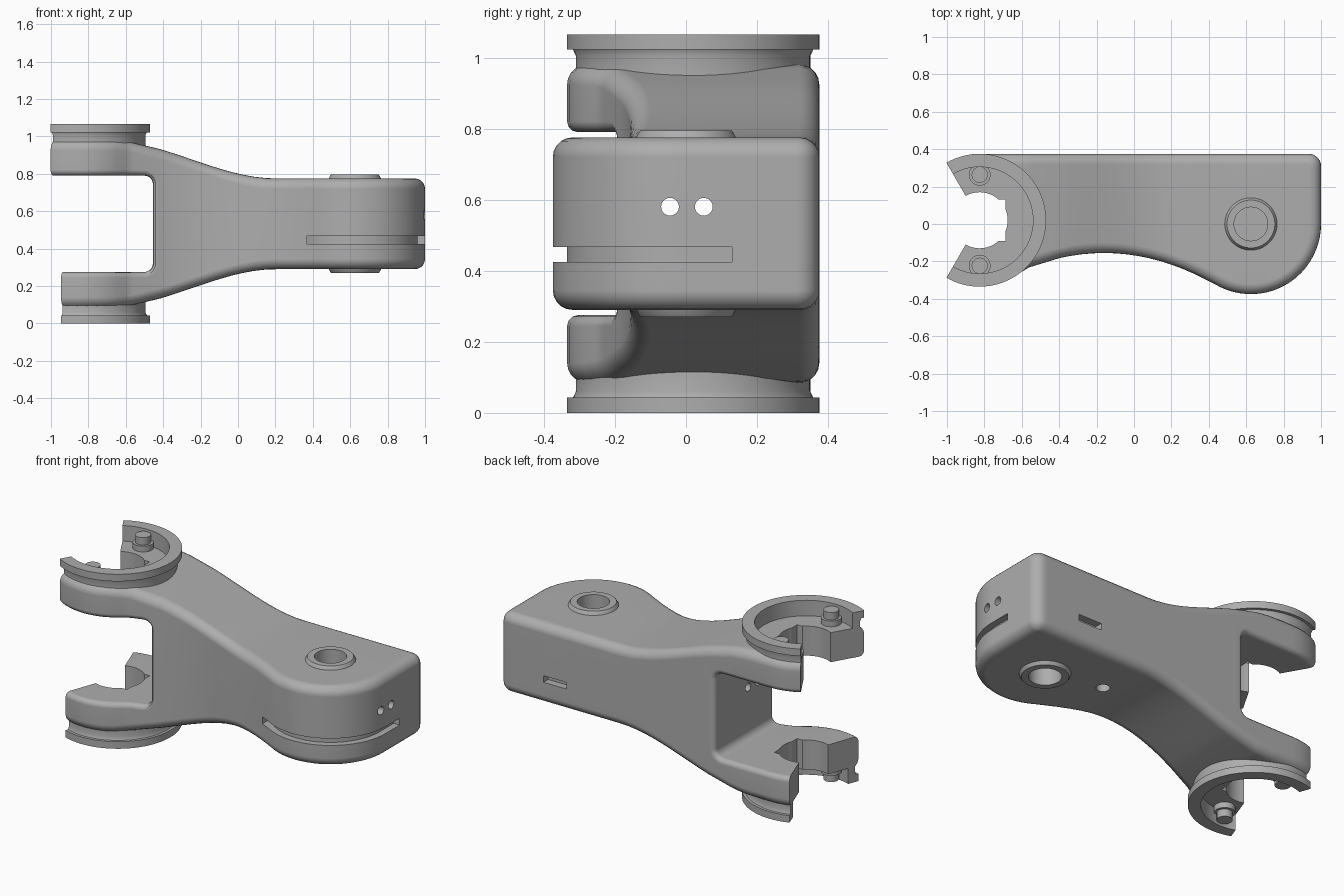
import bpy, bmesh
from math import sin, cos, pi, radians, sqrt
from mathutils import Vector

if "Cube" in bpy.data.objects:
    bpy.data.objects.remove(bpy.data.objects["Cube"], do_unlink=True)

H = 1.065                       # full height, mirrored about its middle
CX, CY, CR = -0.825, 0.02, 0.355   # clamp centre and radius
PX, PR = 0.625, 0.375           # pivot centre and radius

grey = bpy.data.materials.new("plain grey")
grey.use_nodes = True
colour = (0.42, 0.42, 0.42, 1)
grey.diffuse_color = colour
for node in grey.node_tree.nodes:
    if node.type == "BSDF_PRINCIPLED":
        node.inputs["Base Color"].default_value = colour
        node.inputs["Roughness"].default_value = 0.6


def finish(name, bm):
    bmesh.ops.recalc_face_normals(bm, faces=bm.faces)
    mesh = bpy.data.meshes.new(name)
    bm.to_mesh(mesh)
    bm.free()
    mesh.materials.append(grey)
    obj = bpy.data.objects.new(name, mesh)
    bpy.context.scene.collection.objects.link(obj)
    return obj


def bridge(bm, a, b):
    n = len(a)
    for i in range(n):
        j = (i + 1) % n
        bm.faces.new((a[i], a[j], b[j], b[i]))


def prism(name, pts, lo, hi, axis="z"):
    """Extrude a flat outline between two levels of an axis."""
    place = {"z": lambda u, v, w: (u, v, w),
             "y": lambda u, v, w: (u, w, v),
             "x": lambda u, v, w: (w, u, v)}[axis]
    bm = bmesh.new()
    a, b = [[bm.verts.new(place(u, v, w)) for u, v in pts] for w in (lo, hi)]
    bridge(bm, a, b)
    bm.faces.new(a)
    bm.faces.new(b)
    return finish(name, bm)


def arc(cx, cy, r, start, end, n):
    return [(cx + r * cos(radians(start + (end - start) * i / n)),
             cy + r * sin(radians(start + (end - start) * i / n))) for i in range(n + 1)]


def circle(cx, cy, r, n=48):
    return arc(cx, cy, r, 0, 360, n)[:-1]


def rect(x0, y0, x1, y1):
    return [(x0, y0), (x1, y0), (x1, y1), (x0, y1)]


def turned(name, cx, cy, profile, n=64):
    """Solid of revolution from (radius, height) pairs, capped at both ends."""
    bm = bmesh.new()
    rings = [[bm.verts.new((x, y, z)) for x, y in circle(cx, cy, r, n)] for r, z in profile]
    for a, b in zip(rings, rings[1:]):
        bridge(bm, a, b)
    bm.faces.new(rings[0])
    bm.faces.new(rings[-1])
    return finish(name, bm)


def smooth(obj):
    bpy.ops.object.select_all(action="DESELECT")
    obj.select_set(True)
    bpy.context.view_layer.objects.active = obj
    bpy.ops.object.shade_smooth_by_angle(angle=radians(32))


# Plan outline and top surface of the body
def front_y(x):
    if x < -0.6:
        return CY - sqrt(max(0, CR ** 2 - (x - CX) ** 2))
    if x > 0.43:
        return -sqrt(max(0, PR ** 2 - (x - PX) ** 2))
    return -0.155 - 0.48 * (x + 0.16) ** 2


def back_y(x):
    if x < CX:
        return CY + sqrt(max(0, CR ** 2 - (x - CX) ** 2))
    c = 0.065
    if x > 1 - c:
        return 0.375 - c + sqrt(max(0, c * c - (x - 1 + c) ** 2))
    return 0.375


def top_z(x):
    t = min(1, max(0, (x + 0.7) / 0.9))
    return 0.98 - 0.205 * t * t * (3 - 2 * t)


def rounded_body(name, r=0.055, steps=5):
    xs = [CX + CR * cos(radians(150 - 9 * i)) for i in range(12)]
    xs += [-0.56] + [-0.4 + 0.06 * i for i in range(14)]
    xs += [PX + PR * sin(radians(-31 + 5.5 * i)) for i in range(23)]
    xs[-1] = 1.0
    n = len(xs)
    loop = [Vector((x, front_y(x))) for x in xs] + [Vector((x, back_y(x))) for x in reversed(xs)]

    def inset(d):
        out = []
        for i, p in enumerate(loop):
            e1 = (p - loop[i - 1]).normalized()
            e2 = (loop[(i + 1) % len(loop)] - p).normalized()
            n1, n2 = Vector((-e1.y, e1.x)), Vector((-e2.y, e2.x))
            m = (n1 + n2).normalized()
            out.append(p + m * d / max(0.5, m.dot(n1)))
        return out

    bm = bmesh.new()
    upper, lower = [], []
    for k in range(steps + 1):
        a = pi / 2 * k / steps
        pts = inset(r * (1 - cos(a)))
        zs = [top_z(p.x) - r + r * sin(a) for p in pts]
        upper.append([bm.verts.new((p.x, p.y, z)) for p, z in zip(pts, zs)])
        lower.append([bm.verts.new((p.x, p.y, H - z)) for p, z in zip(pts, zs)])
    rings = lower[::-1] + upper
    for a, b in zip(rings, rings[1:]):
        bridge(bm, a, b)
    for cap in (rings[0], rings[-1]):
        for i in range(n - 1):
            bm.faces.new((cap[i], cap[i + 1], cap[2 * n - 2 - i], cap[2 * n - 1 - i]))
    return finish(name, bm)


body = rounded_body("arm_body")
helpers = []


def combine(helper, operation="DIFFERENCE"):
    helper.hide_render = True
    helpers.append(helper)
    mod = body.modifiers.new(helper.name, "BOOLEAN")
    mod.operation, mod.solver, mod.object = operation, "EXACT", helper


# Fork gap with rounded inner corners, then softened rims
gap = [(-1.4, 0.275)] + arc(-0.5, 0.32, 0.045, -90, 0, 5) + arc(-0.5, 0.745, 0.045, 0, 90, 5) + [(-1.4, 0.79)]
combine(prism("fork_gap", gap, -0.7, 0.7, "y"))
rim = body.modifiers.new("soft_rims", "BEVEL")
rim.width, rim.segments = 0.03, 3
rim.limit_method, rim.angle_limit = "ANGLE", radians(50)
rim.use_clamp_overlap = False

# Pivot boss with a blind bore on each side
combine(turned("pivot_boss", PX, 0, [(0.128, 0.270), (0.134, 0.278), (0.145, 0.30),
                                     (0.145, H - 0.30), (0.134, H - 0.278), (0.128, H - 0.270)]), "UNION")
combine(prism("upper_bore", circle(PX, 0, 0.09), 0.62, 1.0))
combine(prism("lower_bore", circle(PX, 0, 0.09), 0.1, 0.45))

# Clamp collars: neck, flange, recess, open bore
for end, half in (("upper", 60), ("lower", 70)):
    def level(z):
        return z if end == "upper" else H - z
    profile = [(0.33, 0.9), (0.33, 1.005), (0.338, 1.022), (CR, 1.022), (CR, H)]
    combine(turned(end + "_collar", CX, CY, [(r, level(z)) for r, z in profile], 96), "UNION")
    combine(prism(end + "_recess", circle(CX, CY, 0.285, 64), level(0.97), level(1.2)))
    combine(prism(end + "_clamp_bore", circle(CX, CY, 0.15), level(0.7), level(1.2)))
    combine(prism(end + "_notch", rect(-0.8, CY - 0.11, -0.688, CY + 0.11), level(0.69), level(1.21)))
    mouth = [(CX, CY)] + arc(CX, CY, 0.8, 180 - half, 180 + half, 6)
    combine(prism(end + "_mouth", mouth, level(0.68), level(1.22)))

# Curved groove round the pivot end, back slot and small holes
groove = arc(PX, 0, 0.335, 220, 360, 32) + [(0.96, 0.13), (1.1, 0.13), (1.1, -0.5), (0.368, -0.5)]
combine(prism("pivot_groove", groove, 0.425, 0.467))
combine(prism("back_slot", rect(0.545, 0.33, 0.70, 0.5), 0.425, 0.465))
for side, y in (("right", -0.045), ("left", 0.05)):
    combine(prism(side + "_cable_hole", circle(y, 0.58, 0.025, 24), -0.6, 1.1, "x"))
combine(prism("underside_hole", circle(0.285, 0.08, 0.038, 24), 0.2, 0.4))

# Bake the body and drop the helpers
bpy.context.view_layer.update()
graph = bpy.context.evaluated_depsgraph_get()
baked = bpy.data.meshes.new_from_object(body.evaluated_get(graph))
body.modifiers.clear()
body.data = baked
baked.materials.clear()
baked.materials.append(grey)
baked.polygons.foreach_set("material_index", [0] * len(baked.polygons))
for h in helpers:
    bpy.data.objects.remove(h, do_unlink=True)
smooth(body)
body.modifiers.new("even_shading", "WEIGHTED_NORMAL").keep_sharp = True

# Stepped pegs inside each collar
for end in ("upper", "lower"):
    for side, s in (("back", 1), ("front", -1)):
        steps = [(0.058, 0.95), (0.058, 1.005), (0.043, 1.005), (0.043, 1.05)]
        smooth(turned(f"{end}_{side}_peg", CX, CY + s * 0.243,
                      [(r, z if end == "upper" else H - z) for r, z in steps], 32))
